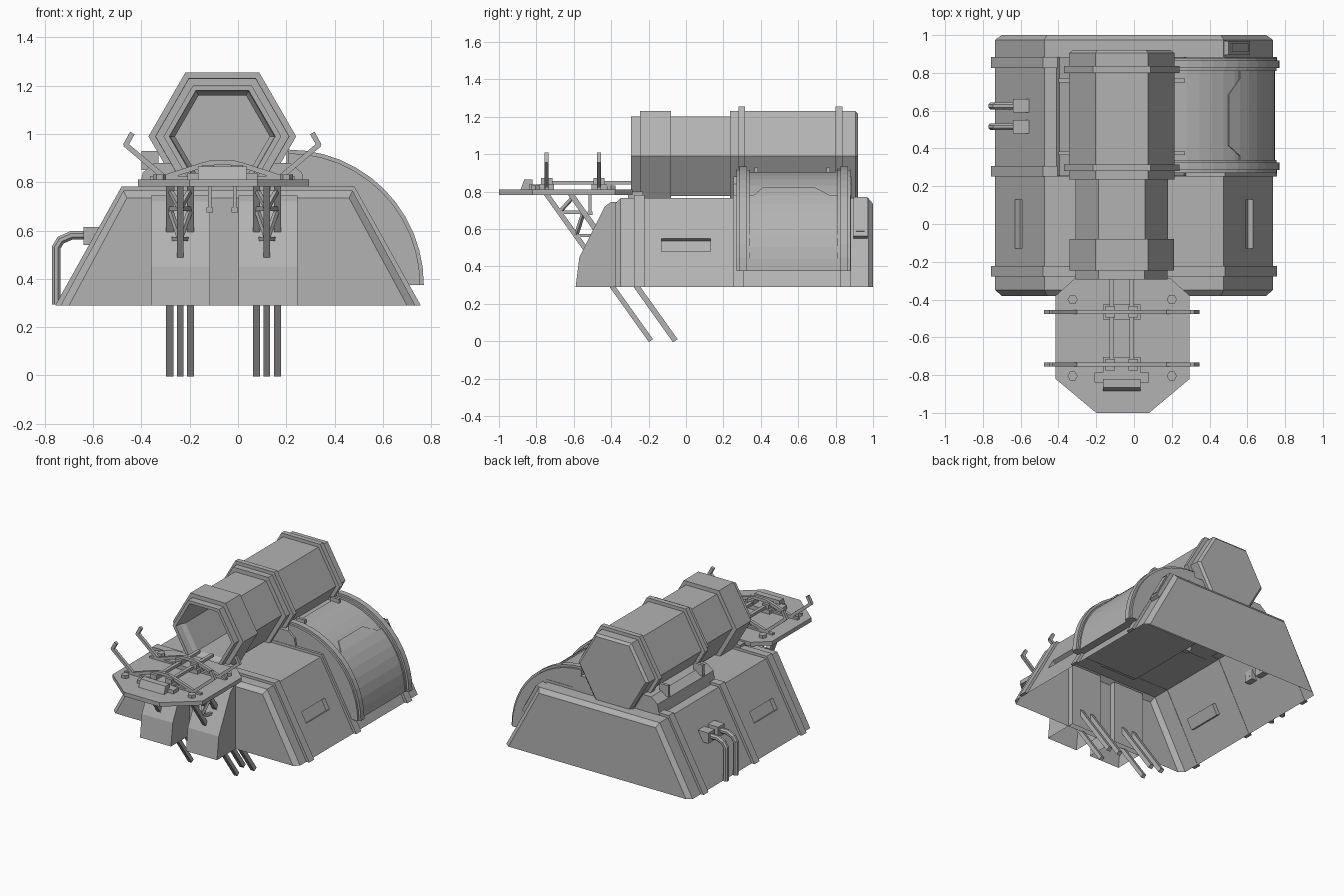
import bpy, bmesh, math
from mathutils import Vector, Matrix

if "Cube" in bpy.data.objects:
    bpy.data.objects.remove(bpy.data.objects["Cube"])

grey = bpy.data.materials.new("plain_grey")
grey.use_nodes = True
grey.diffuse_color = (0.45, 0.45, 0.45, 1)
grey.node_tree.nodes["Principled BSDF"].inputs["Base Color"].default_value = (0.45, 0.45, 0.45, 1)

CX = -0.065   # centre line of the tube and the platform
BASE = 0.29   # underside of the hull


def finish(name, bm):
    bmesh.ops.recalc_face_normals(bm, faces=bm.faces)
    mesh = bpy.data.meshes.new(name)
    bm.to_mesh(mesh)
    bm.free()
    mesh.materials.append(grey)
    ob = bpy.data.objects.new(name, mesh)
    bpy.context.collection.objects.link(ob)
    return ob


def loft(name, rings):
    """Skin a row of equal rings and cap both ends."""
    bm = bmesh.new()
    rows = [[bm.verts.new(p) for p in ring] for ring in rings]
    for a, b in zip(rows, rows[1:]):
        for i in range(len(a)):
            j = (i + 1) % len(a)
            bm.faces.new((a[i], a[j], b[j], b[i]))
    bm.faces.new(rows[0])
    bm.faces.new(rows[-1])
    return finish(name, bm)


def prism(name, pts, lo, hi, axis="y"):
    """Extrude a 2D outline along one axis."""
    place = {"x": lambda p, d: (d, p[0], p[1]),
             "y": lambda p, d: (p[0], d, p[1]),
             "z": lambda p, d: (p[0], p[1], d)}[axis]
    return loft(name, [[place(p, d) for p in pts] for d in (lo, hi)])


def box(name, x0, x1, y0, y1, z0, z1):
    return prism(name, [(x0, y0), (x1, y0), (x1, y1), (x0, y1)], z0, z1, "z")


def bars(name, points, radius, sides=4):
    """Straight rods running through a row of points."""
    bm = bmesh.new()
    for p, q in zip(points, points[1:]):
        p, q = Vector(p), Vector(q)
        m = (Matrix.Translation((p + q) / 2)
             @ (q - p).to_track_quat("Z", "Y").to_matrix().to_4x4()
             @ Matrix.Rotation(math.pi / sides, 4, "Z"))
        bmesh.ops.create_cone(bm, cap_ends=True, segments=sides, radius1=radius,
                              radius2=radius, depth=(q - p).length + radius * 0.6, matrix=m)
    return finish(name, bm)


def open_bottom(ob):
    bm = bmesh.new()
    bm.from_mesh(ob.data)
    low = [f for f in bm.faces if all(abs(v.co.z - BASE) < 0.002 for v in f.verts)]
    bmesh.ops.delete(bm, geom=low, context="FACES_ONLY")
    bm.to_mesh(ob.data)
    bm.free()


# Hull: wedge shell with bevelled ends and a recess in each sloping side
def wedge(y, xb, xt, zt):
    return [(-xb, y, BASE), (xb, y, BASE), (xt, y, zt), (-xt, y, zt)]


hull = loft("hull", [wedge(-0.38, 0.70, 0.46, 0.735), wedge(-0.35, 0.735, 0.475, 0.765),
                     wedge(0.975, 0.735, 0.475, 0.765), wedge(1.0, 0.70, 0.46, 0.735)])
OUT = Vector((0.877, 0.48))


def on_slope(z):
    return Vector((0.735 - (z - BASE) * 0.26 / 0.475, z))


def slope_plate(z0, z1, inner, outer, side=1):
    a, b = on_slope(z0), on_slope(z1)
    return [(side * p.x, p.y) for p in (a + OUT * inner, a + OUT * outer,
                                        b + OUT * outer, b + OUT * inner)]


cutters = []
for side in (-1, 1):
    cut = prism("slot_cutter", slope_plate(0.48, 0.55, -0.03, 0.03, side), -0.13, 0.13)
    cut.hide_render = True
    mod = hull.modifiers.new("slot", "BOOLEAN")
    mod.operation, mod.solver, mod.object = "DIFFERENCE", "EXACT", cut
    cutters.append(cut)
bpy.context.view_layer.update()
done = bpy.data.meshes.new_from_object(hull.evaluated_get(bpy.context.evaluated_depsgraph_get()))
hull.modifiers.clear()
hull.data = done
for cut in cutters:
    bpy.data.objects.remove(cut)
open_bottom(hull)

# Raised straps around the hull
strap = [(0.757, BASE), (0.482, 0.783), (-0.482, 0.783), (-0.757, BASE),
         (-0.733, BASE), (-0.473, 0.763), (0.473, 0.763), (0.733, BASE)]
for y in (-0.25, 0.28, 0.855):
    prism("hull_strap", strap, y - 0.028, y + 0.028)

# Cover plate at the rear left corner
prism("corner_cover", slope_plate(0.55, 0.76, -0.01, 0.025), 0.895, 0.97)
prism("corner_cover_panel", slope_plate(0.575, 0.735, 0.0, 0.032), 0.91, 0.955)

# Front legs: two sloping housings
housing = [(-0.59, BASE), (-0.57, 0.45), (-0.435, 0.72), (-0.40, 0.745), (-0.34, 0.745), (-0.34, BASE)]
for x in (-0.238, 0.125):
    open_bottom(prism("front_housing", housing, x - 0.122, x + 0.122, "x"))


# Hexagonal tube, hollow at the front
def hexagon(y, apothem):
    r = apothem / math.cos(math.pi / 6)
    return [(CX + r * math.cos(i * math.pi / 3), y, 0.99 + r * math.sin(i * math.pi / 3))
            for i in range(6)]


profile = [(0.15, 0.17), (-0.22, 0.17), (-0.25, 0.185), (-0.295, 0.19), (-0.295, 0.211),
           (-0.245, 0.211), (-0.245, 0.24), (-0.08, 0.24), (-0.08, 0.212), (0.235, 0.212),
           (0.235, 0.241), (0.905, 0.241), (0.92, 0.225)]
loft("tube", [hexagon(y, a) for y, a in profile])
for y in (0.298, 0.818):
    loft("tube_band", [hexagon(y - 0.018, 0.265), hexagon(y + 0.018, 0.265)])

# Cradle under the tube
prism("cradle", [(CX - 0.345, 0.76), (CX + 0.345, 0.76), (CX + 0.33, 0.84), (CX + 0.28, 0.88),
                 (CX - 0.28, 0.88), (CX - 0.33, 0.84)], 0.255, 0.885)
for y in (0.375, 0.76):
    for side in (-1, 1):
        x = CX + side * 0.3
        box("cradle_clip", x - 0.035, x + 0.035, y - 0.01, y + 0.01, 0.85, 0.93)


# Quarter drum on the left side
def arc(r, a0, a1, n=12):
    return [(0.21 + r * math.cos(math.radians(a0 + (a1 - a0) * i / n)),
             0.375 + r * math.sin(math.radians(a0 + (a1 - a0) * i / n))) for i in range(n + 1)]


prism("drum", [(0.21, 0.375)] + arc(0.53, 0, 90), 0.29, 0.86)
for y in (0.305, 0.845):
    prism("drum_flange", [(0.21, 0.375)] + arc(0.56, 0, 90), y - 0.02, y + 0.02)
    prism("drum_inner_flange", [(0.21, 0.375)] + arc(0.545, 0, 90), y - 0.035, y + 0.035)
prism("drum_panel", arc(0.537, 0, 49, 7) + arc(0.525, 49, 0, 7), 0.33, 0.82)
loft("drum_panel_tab", [[(x, y, z) for (x, z), y in zip(
    arc(r, 49, 49, 1) + arc(r, 57, 57, 1), (0.36, 0.77, 0.685, 0.415))] for r in (0.525, 0.537)])

# Platform with bolts
deck = [(-0.2, -1), (0.08, -1), (0.295, -0.82), (0.295, -0.38),
        (0.19, -0.285), (-0.31, -0.285), (-0.415, -0.38), (-0.415, -0.82)]
prism("platform", deck, 0.783, 0.812, "z")
box("platform_joint", CX - 0.2, CX + 0.2, -0.31, -0.23, 0.765, 0.8)
for x in (-0.325, 0.2):
    for y in (-0.4, -0.805):
        bars("platform_bolt", [(x, y, 0.81), (x, y, 0.825)], 0.027, 6)

# Rails, pins and end stop on the platform
for side in (-1, 1):
    x = CX + side * 0.052
    box("rail", x - 0.012, x + 0.012, -0.75, -0.27, 0.838, 0.858)
    box("pin", x - 0.007, x + 0.007, -0.52, -0.505, 0.69, 0.79)
    box("pin_tip", x - 0.013, x + 0.013, -0.526, -0.499, 0.675, 0.695)
box("end_stop", CX - 0.145, CX + 0.08 + 0.065, -0.84, -0.785, 0.81, 0.838)
prism("end_stop_nose", [(-0.885, 0.81), (-0.865, 0.865), (-0.82, 0.865), (-0.82, 0.81)],
      CX - 0.1, CX + 0.1, "x")

# Hooked cross arms with clamps
half = [(0.085, 0.87), (0.24, 0.82), (0.4, 0.955), (0.375, 1.0)]
path = [(-x, z) for x, z in reversed(half)] + [(-0.04, 0.882), (0.04, 0.882)] + half
for y in (-0.465, -0.745):
    bars("hooked_arm", [(CX + x, y, z) for x, z in path], 0.015)
    box("arm_foot", CX - 0.3, CX + 0.3, y - 0.01, y + 0.01, 0.81, 0.825)
    box("clamp_base", CX - 0.1, CX + 0.1, y - 0.04, y + 0.04, 0.81, 0.84)
    for side in (-1, 1):
        x = CX + side * 0.06
        box("clamp_jaw", x - 0.025, x + 0.025, y - 0.03, y + 0.03, 0.84, 0.872)


# Slanted supports running through the housings to the ground
def strut_point(x, top_y, z):
    return (x, top_y + 0.56 * (0.785 - z) / 0.785, z)


for x in (-0.24, 0.12):
    front, rear = -0.745, -0.615
    bars("front_strut", [strut_point(x, front, 0.785), strut_point(x, front, 0.008)], 0.019)
    for side in (-1, 1):
        xs = x + side * 0.043
        bars("rear_strut", [strut_point(xs, rear, 0.785), strut_point(xs, rear, 0.008)], 0.021)
        bars("strut_brace", [strut_point(xs, rear, 0.77), strut_point(x, front, 0.69),
                             strut_point(xs, rear, 0.69), strut_point(x, front, 0.565),
                             strut_point(xs, rear, 0.565)], 0.012)
    for z in (0.69, 0.565):
        bars("strut_rung", [strut_point(x - 0.043, rear, z), strut_point(x + 0.043, rear, z)], 0.012)

# Bent pipes on the right side
for y in (0.515, 0.625):
    bars("side_pipe", [(-0.753, y, 0.3), (-0.753, y, 0.53), (-0.735, y, 0.56),
                       (-0.69, y, 0.58), (-0.56, y, 0.58)], 0.019, 8)
    box("pipe_clamp", -0.64, -0.555, y - 0.036, y + 0.036, 0.54, 0.615)
